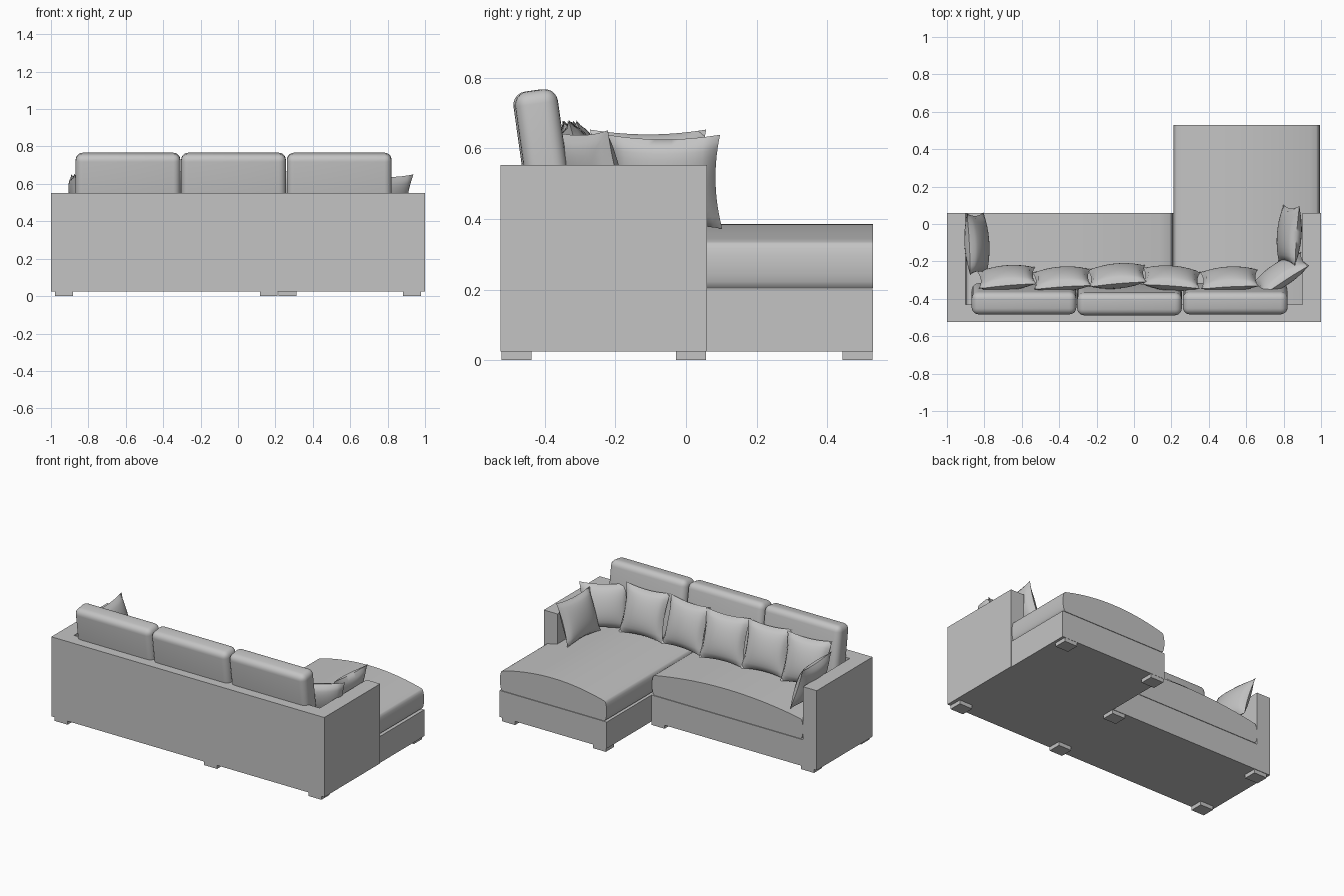
import bpy, bmesh, math
from mathutils import Vector

cube = bpy.data.objects.get("Cube")
if cube:
    bpy.data.objects.remove(cube, do_unlink=True)

fabric = bpy.data.materials.new("grey_fabric")
fabric.use_nodes = True
colour = (0.55, 0.55, 0.55, 1)
fabric.diffuse_color = colour
fabric.node_tree.nodes["Principled BSDF"].inputs["Base Color"].default_value = colour


def finish(name, bm, smooth=None):
    bmesh.ops.recalc_face_normals(bm, faces=bm.faces)
    mesh = bpy.data.meshes.new(name)
    bm.to_mesh(mesh)
    bm.free()
    mesh.materials.append(fabric)
    obj = bpy.data.objects.new(name, mesh)
    bpy.context.collection.objects.link(obj)
    if smooth:
        bpy.ops.object.select_all(action='DESELECT')
        obj.select_set(True)
        bpy.context.view_layer.objects.active = obj
        bpy.ops.object.shade_smooth_by_angle(angle=math.radians(smooth))
    return obj


def prism(name, points, direction, smooth=None):
    """Extrude a closed outline along a direction."""
    bm = bmesh.new()
    face = bm.faces.new([bm.verts.new(p) for p in points])
    out = bmesh.ops.extrude_face_region(bm, geom=[face], use_keep_orig=True)
    moved = [v for v in out["geom"] if isinstance(v, bmesh.types.BMVert)]
    bmesh.ops.translate(bm, verts=moved, vec=Vector(direction))
    return finish(name, bm, smooth)


def box(name, size, location, tilt=0, bevel=0):
    bm = bmesh.new()
    bmesh.ops.create_cube(bm, size=1)
    bmesh.ops.scale(bm, vec=size, verts=bm.verts)
    if bevel:
        bmesh.ops.bevel(bm, geom=bm.edges[:], offset=bevel, segments=5,
                        profile=0.5, affect='EDGES')
    obj = finish(name, bm, 40 if bevel else None)
    obj.location = location
    obj.rotation_euler.x = math.radians(tilt)
    return obj


def seat_cushion(name, x0, x1, y0, y1):
    """Domed section with bulging sides, run along y."""
    low, edge, crown, bulge, n = 0.203, 0.335, 0.385, 0.018, 8
    mid, half = (x0 + x1) / 2, (x1 - x0) / 2 - bulge
    side = []
    for i in range(n + 1):
        a = math.pi * (i / n - 0.5)
        side.append((half + bulge * math.cos(a),
                     (low + edge) / 2 + (edge - low) / 2 * math.sin(a)))
    dome = []
    for i in range(1, 20):
        u = 1 - i / 10
        dome.append((half * u, edge + (crown - edge) * (1 - u * u)))
    outline = side + dome + [(-x, z) for x, z in reversed(side)]
    prism(name, [(mid + x, y0, z) for x, z in outline], (0, y1 - y0, 0), 35)


def pillow(name, location, yaw, tilt, width=0.31, height=0.31, depth=0.055):
    """Two puffed sheets joined at a seam, with pointed corners."""
    bm = bmesh.new()
    for sign in (-1, 1):
        sheet = bmesh.ops.create_grid(bm, x_segments=14, y_segments=14, size=1)
        for v in sheet["verts"]:
            u, w = v.co.x, v.co.y
            puff = max(0, (1 - u * u) * (1 - w * w)) ** 0.55
            v.co = (width / 2 * u * (1 - 0.1 * u * u * (1 - w * w)),
                    sign * depth * puff,
                    height / 2 * w * (1 - 0.1 * w * w * (1 - u * u)))
    bmesh.ops.remove_doubles(bm, verts=bm.verts, dist=0.0005)
    obj = finish(name, bm, 60)
    obj.location = location
    obj.rotation_euler = (math.radians(tilt), 0, math.radians(yaw))


# Back and arms in one U shape
u_shape = [(-1, -0.525), (1, -0.525), (1, 0.06), (0.9, 0.06),
           (0.9, -0.43), (-0.9, -0.43), (-0.9, 0.06), (-1, 0.06)]
prism("back_and_arms", [(x, y, 0.025) for x, y in u_shape], (0, 0, 0.527))

# Base under the seat and the long chaise
l_shape = [(-0.9, -0.43), (0.9, -0.43), (0.9, 0.06), (0.995, 0.06),
           (0.995, 0.53), (0.21, 0.53), (0.21, 0.06), (-0.9, 0.06)]
prism("seat_base", [(x, y, 0.025) for x, y in l_shape], (0, 0, 0.175))

# Seat cushions
seat_cushion("seat_cushion", -0.9, 0.208, -0.43, 0.06)
seat_cushion("chaise_cushion", 0.21, 0.993, -0.43, 0.53)

# Back cushions
for i, x in enumerate((-0.588, -0.024, 0.541)):
    box(f"back_cushion_{i + 1}", (0.56, 0.122, 0.405),
        (x, -0.405 if i == 1 else -0.4, 0.563), 8, 0.038)

# Row of scatter pillows along the back
for i, (x, y, yaw) in enumerate([(-0.68, -0.288, 5), (-0.385, -0.295, 4),
                                 (-0.09, -0.278, 5), (0.2, -0.29, -4),
                                 (0.51, -0.295, 3)]):
    pillow(f"back_pillow_{i + 1}", (x, y, 0.53), yaw, 17)

# Corner pillow and the pillows against each arm
pillow("corner_pillow", (0.785, -0.27, 0.512), 33, 17, 0.31, 0.29)
pillow("right_arm_pillow", (-0.84, -0.105, 0.515), -87, 18, 0.33, 0.29)
pillow("left_arm_pillow", (0.83, -0.06, 0.505), 86, 18, 0.32, 0.28)

# Feet
feet = [(-0.93, -0.48), (0.165, -0.48), (0.93, -0.48), (-0.93, 0.014),
        (0.165, 0.014), (0.265, 0.486), (0.93, 0.486)]
for i, (x, y) in enumerate(feet):
    box(f"foot_{i + 1}", (0.095, 0.085, 0.03), (x, y, 0.015))
